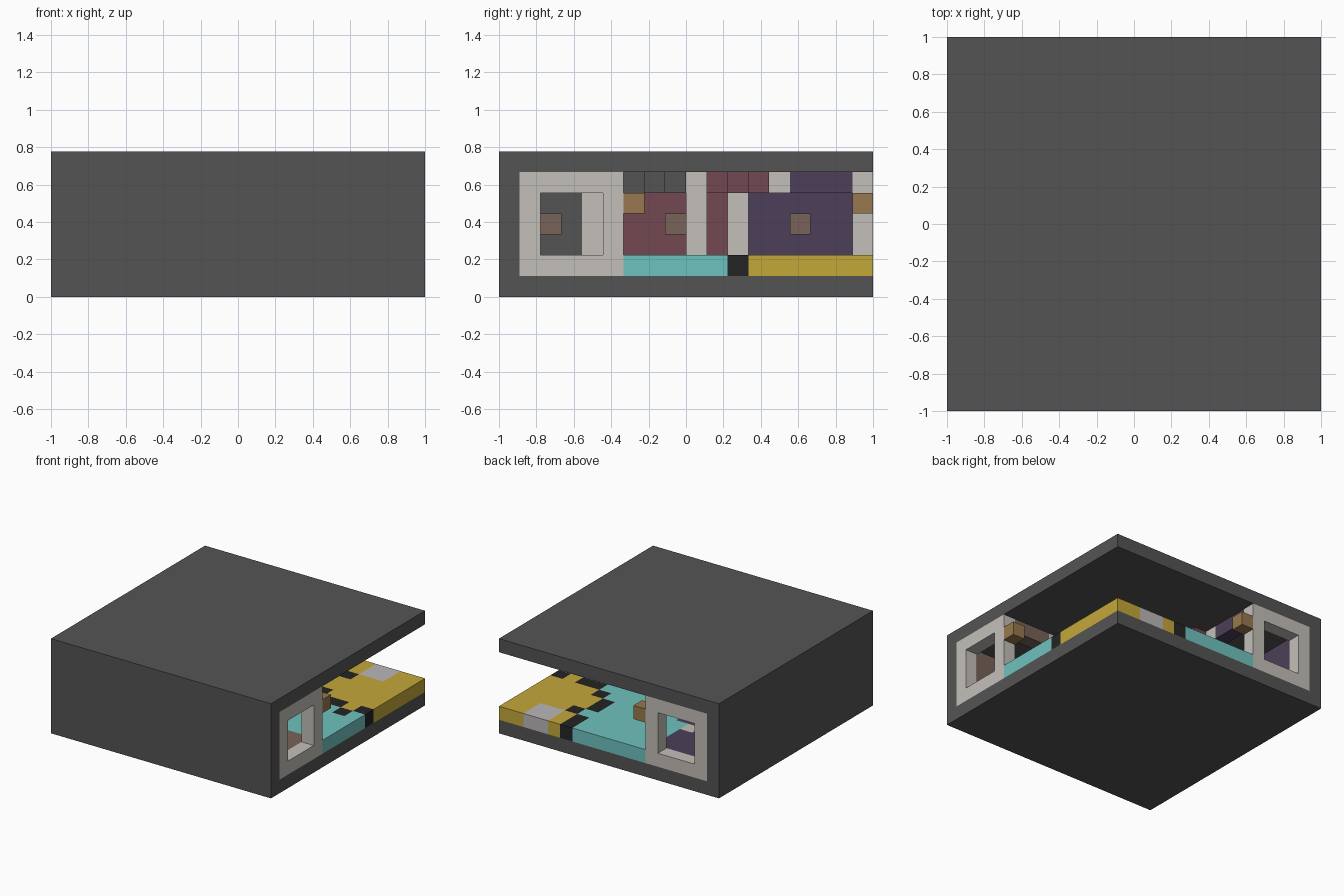
import bpy
import bmesh
from mathutils import Vector

cube = bpy.data.objects.get("Cube")
if cube:
    bpy.data.objects.remove(cube, do_unlink=True)

N = 18                 # cells along each side
S = 2 / N              # cell size


def linear(v):
    v /= 255
    return v / 12.92 if v <= 0.04045 else ((v + 0.055) / 1.055) ** 2.4


def material(name, rgb):
    m = bpy.data.materials.new(name)
    col = [linear(v) for v in rgb] + [1]
    m.use_nodes = True
    m.diffuse_color = col
    m.node_tree.nodes["Principled BSDF"].inputs["Base Color"].default_value = col
    return m


GREY = material("dark grey", (84, 84, 84))
CREAM = material("cream", (196, 191, 185))
CYAN = material("cyan", (111, 194, 191))
BLACK = material("black", (36, 36, 36))
YELLOW = material("yellow", (196, 168, 57))
PURPLE = material("purple", (76, 63, 88))
MAROON = material("maroon", (115, 72, 82))
BROWN = material("dull brown", (119, 99, 88))
ORANGE = material("orange brown", (152, 121, 78))
TILE = material("light grey", (186, 183, 183))

DIRS = [Vector(d) for d in ((1, 0, 0), (-1, 0, 0), (0, 1, 0),
                            (0, -1, 0), (0, 0, 1), (0, 0, -1))]


def finish(name, bm, mat):
    me = bpy.data.meshes.new(name)
    bm.to_mesh(me)
    bm.free()
    me.materials.append(mat)
    ob = bpy.data.objects.new(name, me)
    bpy.context.collection.objects.link(ob)
    return ob


def blocks(name, cells, mat):
    """Outer skin of a set of grid cells, with flat areas merged."""
    cells = set(cells)
    bm = bmesh.new()
    for c in cells:
        mid = Vector(c) + Vector((0.5, 0.5, 0.5))
        for d in DIRS:
            if tuple(int(a + b) for a, b in zip(c, d)) in cells:
                continue
            u = Vector((d.y, d.z, d.x))
            v = d.cross(u)
            quad = [mid + (d + u * a + v * b) / 2
                    for a, b in ((-1, -1), (1, -1), (1, 1), (-1, 1))]
            bm.faces.new([bm.verts.new((p.x * S - 1, p.y * S - 1, p.z * S))
                          for p in quad])
    bmesh.ops.remove_doubles(bm, verts=bm.verts, dist=0.001)
    bmesh.ops.dissolve_limit(bm, angle_limit=0.01, verts=bm.verts, edges=bm.edges)
    return finish(name, bm, mat)


def span(i, j, k):
    """Cells of a box given by inclusive index ranges."""
    return [(a, b, c) for a in range(i[0], i[1] + 1)
            for b in range(j[0], j[1] + 1) for c in range(k[0], k[1] + 1)]


def flip(cells):
    """Mirror across the room's diagonal."""
    return [(b, a, c) for a, b, c in cells]


def panel(name, first, last, mat, diagonal=False):
    """Thin wall covering on the inside of the left or front wall."""
    t = 0.006
    bm = bmesh.new()
    bmesh.ops.create_cube(bm, size=1)
    y0, y1 = first * S - 1, (last + 1) * S - 1
    for v in bm.verts:
        p = (S - 1 + (v.co.x + 0.5) * t, y0 + (v.co.y + 0.5) * (y1 - y0),
             (2 + (v.co.z + 0.5) * 4) * S)
        v.co = (p[1], p[0], p[2]) if diagonal else p
    bmesh.ops.recalc_face_normals(bm, faces=bm.faces)
    finish(name, bm, mat)


# Outer shell: base, roof and two closed walls
blocks("shell", span((0, 17), (0, 17), (0, 0)) + span((0, 17), (0, 17), (6, 6))
       + span((0, 0), (0, 17), (1, 5)) + span((1, 17), (0, 0), (1, 5)), GREY)

# Window frames at the two open sides
frame = set(span((17, 17), (1, 5), (1, 5))) - set(span((17, 17), (2, 4), (2, 4)))
blocks("right_window_frame", frame, CREAM)
blocks("back_window_frame", flip(frame), CREAM)

# Floor inlays: corner court, dark border, walkway and three alcoves
border = {(12, 17), (12, 16), (13, 15), (12, 14), (12, 13), (13, 12),
          (14, 11), (15, 11), (16, 10), (17, 11)}
posts = {(5, 13), (9, 9), (13, 5)}


def floor_kind(i, j):
    if (i, j) in border:
        return "border"
    if (i, j) in posts:
        return "threshold"
    if i in (14, 15) and j >= 16:
        return "court_tile"
    if i <= 5 or j <= 5 or i + j <= 18:
        return "left_alcove" if j >= 12 else "right_alcove" if i >= 12 else "middle_alcove"
    past_row = any(b == j and i > a for a, b in border)
    past_column = any(a == i and j > b for a, b in border)
    return "court" if past_row and past_column or (i > 13 and j > 11) else "walkway"


floor_colours = {"border": BLACK, "threshold": CREAM, "court_tile": TILE,
                 "left_alcove": PURPLE, "right_alcove": BROWN,
                 "middle_alcove": MAROON, "court": YELLOW, "walkway": CYAN}
frame_foot = {c[:2] for c in list(frame) + flip(frame)}
for kind, mat in floor_colours.items():
    blocks(kind + "_floor", [(i, j, 1) for i in range(1, N) for j in range(1, N)
                             if (i, j) not in frame_foot
                             and floor_kind(i, j) == kind], mat)

# Stepped lintels over the alcove openings
blocks("left_lintel", span((5, 5), (14, 16), (5, 5)), PURPLE)
blocks("right_lintel", span((14, 16), (5, 5), (5, 5)), BROWN)
steps = [(18 - j, j, 5) for j in (10, 11, 12)]
blocks("middle_lintel", steps, MAROON)
blocks("front_lintel", flip(steps), GREY)
blocks("lintel_corners", [(5, 13, 5), (13, 5, 5)], CREAM)
blocks("centre_post", span((9, 9), (9, 9), (2, 5)), CREAM)

# Dividers between the alcoves
blocks("left_divider", span((1, 4), (11, 11), (2, 5)), CREAM)
blocks("right_divider", span((11, 11), (1, 3), (2, 5)), GREY)
blocks("right_divider_post", span((11, 11), (4, 4), (2, 5)), CREAM)

# Wall coverings
panel("left_alcove_wall", 12, 17 - 1, PURPLE)
panel("middle_alcove_wall", 1, 10, MAROON)
panel("middle_alcove_front_wall", 1, 10, MAROON, True)
panel("right_alcove_wall", 12, 16, BROWN, True)

# Wall lamps and lamps beside the window frames
for name, cell in (("left_wall_lamp", (1, 14, 3)), ("middle_wall_lamp", (1, 8, 3)),
                   ("right_wall_lamp", (12, 2, 3)), ("front_wall_lamp", (14, 1, 3))):
    blocks(name, [cell], BROWN)
blocks("right_frame_lamp", [(17, 6, 4)], ORANGE)
blocks("back_frame_lamp", [(6, 17, 4)], ORANGE)
